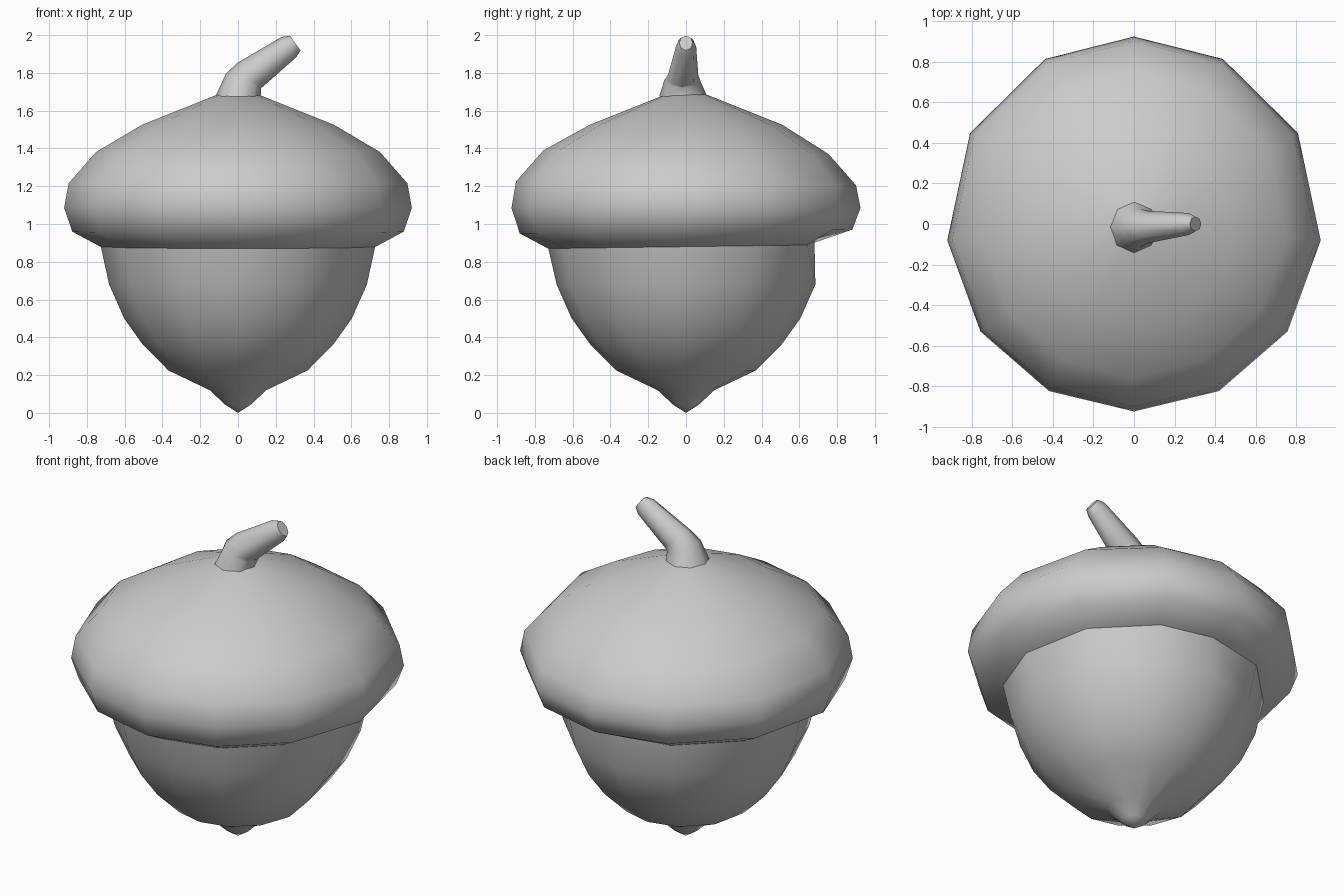
import bpy, bmesh, math
from mathutils import Vector

if "Cube" in bpy.data.objects:
    bpy.data.objects.remove(bpy.data.objects["Cube"])

# Slightly irregular 12-sided plan, mirrored in x (angles in degrees)
ANGLES = [90, 61.7, 29, -5, -35, -63, -90, -117, -145, -175, 151, 118.3]


def finish(name, rings, tip=None, cap_end=False, limit=60):
    """Skin a list of point rings, optionally closing the start with a tip or the end with a face."""
    bm = bmesh.new()
    loops = [[bm.verts.new(p) for p in ring] for ring in rings]
    n = len(loops[0])
    for a, b in zip(loops, loops[1:]):
        for i in range(n):
            j = (i + 1) % n
            bm.faces.new((a[i], a[j], b[j], b[i]))
    if tip:
        t = bm.verts.new(tip)
        for i in range(n):
            bm.faces.new((t, loops[0][(i + 1) % n], loops[0][i]))
    if cap_end:
        bm.faces.new(loops[-1])
    bmesh.ops.recalc_face_normals(bm, faces=bm.faces)
    mesh = bpy.data.meshes.new(name)
    bm.to_mesh(mesh)
    bm.free()
    obj = bpy.data.objects.new(name, mesh)
    bpy.context.collection.objects.link(obj)
    bpy.ops.object.select_all(action='DESELECT')
    obj.select_set(True)
    bpy.context.view_layer.objects.active = obj
    bpy.ops.object.shade_smooth_by_angle(angle=math.radians(limit))
    return obj


def lathe_ring(r, z, tilt=0.0):
    pts = []
    for a in ANGLES:
        c, s = math.cos(math.radians(a)), math.sin(math.radians(a))
        pts.append(Vector((r * c, r * s, z + tilt * s)))
    return pts


# Nut, with its back top corner pushed in a little
nut_rings = [lathe_ring(r, z) for r, z in
             [(0.07, 0.045), (0.15, 0.12), (0.37, 0.225), (0.505, 0.36),
              (0.605, 0.50), (0.685, 0.68)]]
nut_rings.append(lathe_ring(0.73, 0.885, 0.01))
nut_rings[-1][0] = Vector((0, 0.68, 0.92))
finish("nut", nut_rings, tip=(0, 0, 0))

# Cap, from its lower rim to the top
cap_rings = [lathe_ring(r, z, t) for r, z, t in
             [(0.73, 0.88, 0.01), (0.88, 0.96, 0.01), (0.924, 1.085, 0.0),
              (0.90, 1.215, -0.01), (0.755, 1.38, -0.01),
              (0.51, 1.525, 0.0), (0.11, 1.685, 0.0)]]
cap_rings[0][0] = Vector((0, 0.68, 0.92))
finish("cap", cap_rings, cap_end=True)


# Bent stem: centre, lean in degrees, half width across the bend, half width in y
def stem_ring(centre, lean, rx, ry, sides=8):
    a = math.radians(lean)
    u = Vector((math.cos(a), 0, -math.sin(a)))
    pts = []
    for i in range(sides):
        t = 2 * math.pi * i / sides
        pts.append(Vector(centre) + u * rx * math.cos(t) + Vector((0, ry * math.sin(t), 0)))
    return pts


stem = [((0.0, -0.015, 1.675), 0, 0.12, 0.127),
        ((0.03, -0.02, 1.76), 22, 0.10, 0.095),
        ((0.065, -0.015, 1.79), 45, 0.092, 0.08),
        ((0.27, 0, 1.937), 54, 0.066, 0.054),
        ((0.303, 0, 1.958), 54, 0.048, 0.036)]
finish("stem", [stem_ring(*s) for s in stem], cap_end=True)
